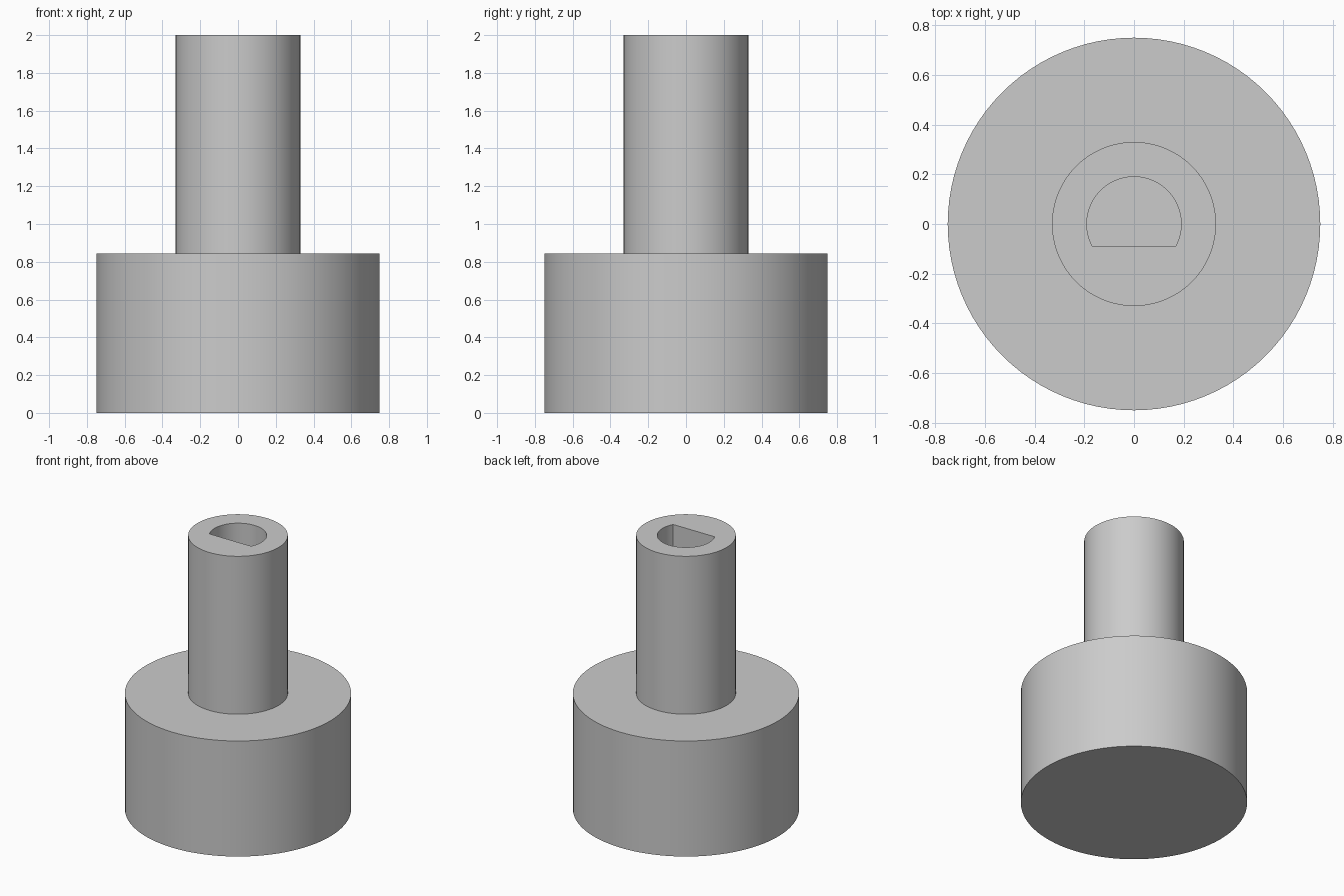
import bpy, bmesh
from math import asin, cos, sin, pi, radians

cube = bpy.data.objects.get("Cube")
if cube:
    bpy.data.objects.remove(cube, do_unlink=True)

BASE_TOP, TOP = 0.845, 2.0
SEGMENTS = 96

grey = bpy.data.materials.new("light_grey")
grey.use_nodes = True
colour = (0.6, 0.6, 0.6, 1)
grey.diffuse_color = colour
grey.node_tree.nodes["Principled BSDF"].inputs["Base Color"].default_value = colour


def arc(radius, start, end, count):
    """Evenly spaced points on an arc, both ends included."""
    step = (end - start) / (count - 1)
    return [(radius * cos(start + i * step), radius * sin(start + i * step))
            for i in range(count)]


def circle(radius):
    return arc(radius, 0, 2 * pi, SEGMENTS + 1)[:-1]


def prism(name, outline, bottom, top):
    """Extrude a closed outline upwards into a solid."""
    bm = bmesh.new()
    face = bm.faces.new([bm.verts.new((x, y, bottom)) for x, y in outline])
    moved = bmesh.ops.extrude_face_region(bm, geom=[face], use_keep_orig=True)["geom"]
    verts = [v for v in moved if isinstance(v, bmesh.types.BMVert)]
    bmesh.ops.translate(bm, verts=verts, vec=(0, 0, top - bottom))
    bmesh.ops.recalc_face_normals(bm, faces=bm.faces)
    mesh = bpy.data.meshes.new(name)
    bm.to_mesh(mesh)
    bm.free()
    mesh.materials.append(grey)
    obj = bpy.data.objects.new(name, mesh)
    bpy.context.collection.objects.link(obj)
    return obj


def activate(obj):
    bpy.ops.object.select_all(action='DESELECT')
    obj.select_set(True)
    bpy.context.view_layer.objects.active = obj


# Wide base and narrow shaft
base = prism("base", circle(0.75), 0, BASE_TOP)
shaft = prism("shaft", circle(0.33), BASE_TOP, TOP)

# D-shaped socket down the shaft, flat side to the front
flat = asin(-0.09 / 0.19)
cutter = prism("socket_cutter", arc(0.19, flat, pi - flat, 64), BASE_TOP - 0.1, TOP + 0.1)
cutter.hide_render = True
cut = shaft.modifiers.new("socket", 'BOOLEAN')
cut.operation = 'DIFFERENCE'
cut.solver = 'EXACT'
cut.object = cutter
activate(shaft)
bpy.ops.object.modifier_apply(modifier=cut.name)
bpy.data.objects.remove(cutter, do_unlink=True)

# Round walls smooth, rims sharp
for part in (base, shaft):
    activate(part)
    bpy.ops.object.shade_smooth_by_angle(angle=radians(30))
